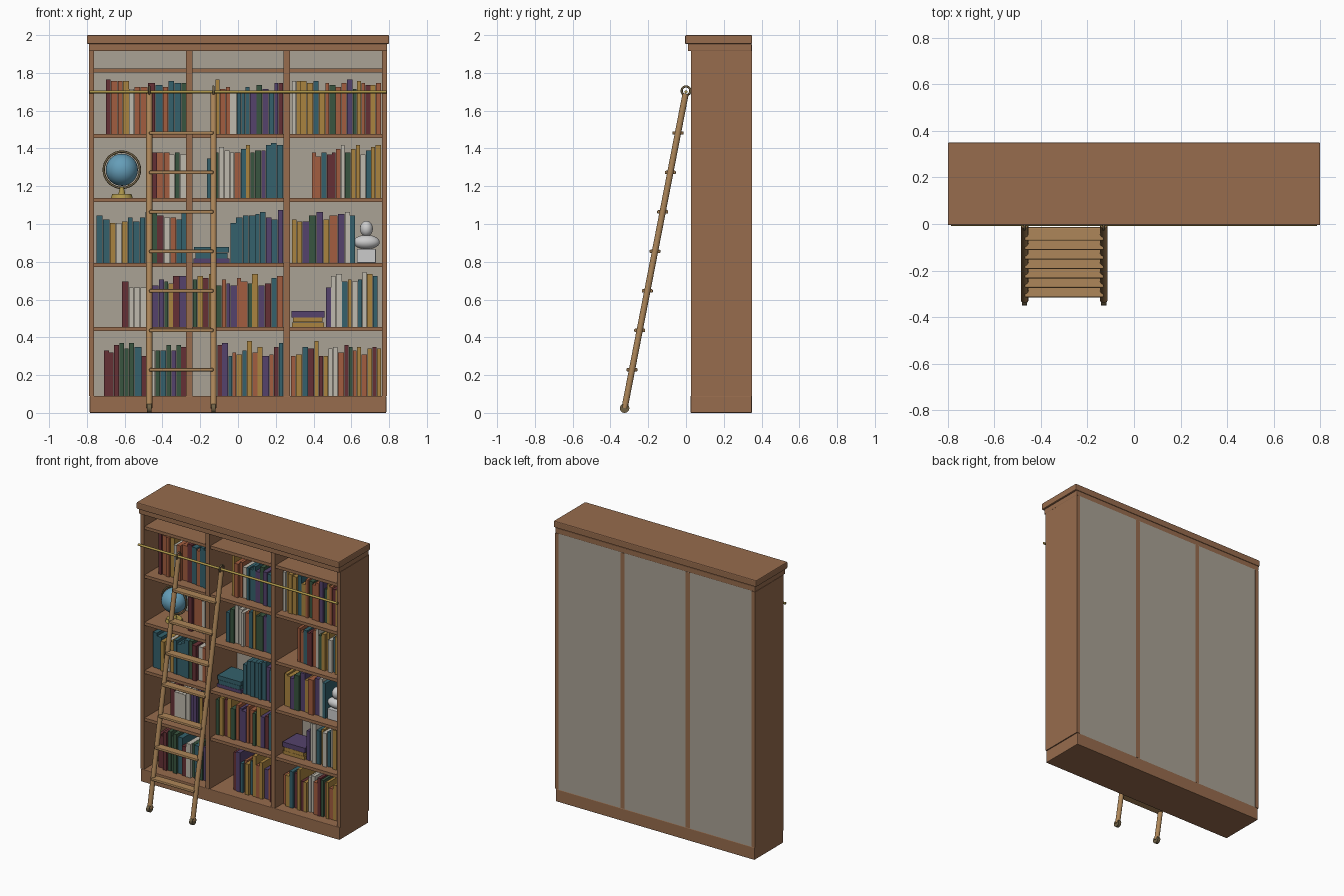
import bpy, bmesh, math, random
from mathutils import Vector, Matrix

if "Cube" in bpy.data.objects:
    bpy.data.objects.remove(bpy.data.objects["Cube"])

random.seed(4)


def mat(name, r, g, b):
    m = bpy.data.materials.new(name)
    m.diffuse_color = (r, g, b, 1)
    m.use_nodes = True
    m.node_tree.nodes["Principled BSDF"].inputs["Base Color"].default_value = m.diffuse_color
    return m


WOOD = mat("wood", 0.31, 0.15, 0.075)
LADDER = mat("ladder_wood", 0.42, 0.24, 0.10)
BACK = mat("back_board", 0.40, 0.36, 0.30)
BRASS = mat("brass", 0.42, 0.31, 0.07)
BRONZE = mat("dark_bronze", 0.16, 0.12, 0.06)
OCEAN = mat("globe_blue", 0.13, 0.34, 0.48)
STONE = mat("stone", 0.55, 0.55, 0.55)
LETTERS = "rtgyopw"
COVERS = [mat("red_cover", 0.13, 0.03, 0.035), mat("teal_cover", 0.035, 0.12, 0.15),
          mat("green_cover", 0.04, 0.09, 0.05), mat("yellow_cover", 0.40, 0.23, 0.05),
          mat("orange_cover", 0.36, 0.11, 0.05), mat("purple_cover", 0.09, 0.055, 0.15),
          mat("cream_cover", 0.52, 0.49, 0.42)]


def finish(o, name, m, smooth=False):
    o.name = name
    o.data.materials.append(m)
    if smooth:
        bpy.ops.object.shade_smooth_by_angle(angle=math.radians(40))
    return o


def box(name, x0, x1, y0, y1, z0, z1, m, bevel=0):
    bpy.ops.mesh.primitive_cube_add(size=1, location=((x0 + x1) / 2, (y0 + y1) / 2, (z0 + z1) / 2))
    o = bpy.context.object
    o.data.transform(Matrix.Diagonal((x1 - x0, y1 - y0, z1 - z0, 1)))
    if bevel:
        b = o.modifiers.new("bevel", "BEVEL")
        b.width, b.segments = bevel, 2
    return finish(o, name, m)


def rod(name, a, b, r, m, r2=None, sides=24):
    a, b = Vector(a), Vector(b)
    bpy.ops.mesh.primitive_cone_add(vertices=sides, radius1=r, radius2=r if r2 is None else r2,
                                    depth=(b - a).length, location=(a + b) / 2,
                                    rotation=(b - a).to_track_quat('Z', 'Y').to_euler())
    return finish(bpy.context.object, name, m, True)


def ball(name, loc, radii, m):
    bpy.ops.mesh.primitive_uv_sphere_add(segments=32, ring_count=16, radius=1, location=loc)
    o = bpy.context.object
    o.data.transform(Matrix.Diagonal((*radii, 1)))
    return finish(o, name, m, True)


def ring(name, loc, R, r, rot, m):
    bpy.ops.mesh.primitive_torus_add(location=loc, rotation=rot, major_radius=R, minor_radius=r,
                                     major_segments=36, minor_segments=10)
    return finish(bpy.context.object, name, m, True)


# carcass
FRONT, REAR = 0.026, 0.349
box("plinth", -0.785, 0.785, FRONT - 0.002, REAR, 0, 0.09, WOOD, 0.004)
box("cornice_lower", -0.79, 0.79, 0.01, REAR, 1.915, 1.953, WOOD, 0.004)
box("cornice_top", -0.80, 0.80, -0.005, 0.35, 1.953, 2.0, WOOD, 0.006)
for s, side in ((-1, "left"), (1, "right")):
    box(side + "_side", *sorted((s * 0.762, s * 0.79)), FRONT, REAR, 0.09, 1.915, WOOD)
    box(side + "_divider", s * 0.258 - 0.016, s * 0.258 + 0.016, FRONT, REAR, 0.09, 1.915, WOOD)
box("back_panel", -0.765, 0.765, 0.335, 0.348, 0.085, 1.92, BACK)

# shelves in three bays
FLOORS = [0.09, 0.455, 0.794, 1.138, 1.476, 1.823]
for i, z in enumerate(FLOORS[1:]):
    for x0, x1 in ((-0.762, -0.274), (-0.242, 0.242), (0.274, 0.762)):
        box(f"shelf_{i + 1}", x0, x1, FRONT + 0.008, 0.336, z - 0.022, z, WOOD)


# standing books: each pair is cover colour and height step
def book_row(row, x0, x1, code):
    z = FLOORS[row]
    books = list(zip(code[::2], code[1::2]))
    widths = [random.uniform(0.7, 1.2) for _ in books]
    scale = (x1 - x0) / sum(widths)
    bm = bmesh.new()
    x = x0
    for (c, h), w in zip(books, widths):
        w *= scale
        height = 0.2 + 0.01 * int(h)
        y0 = random.uniform(0.09, 0.115)
        depth = random.uniform(0.17, 0.20)
        M = Matrix.Translation((x + w / 2, y0 + depth / 2, z + height / 2)) @ \
            Matrix.Diagonal((w - 0.002, depth, height, 1))
        for v in bmesh.ops.create_cube(bm, size=1, matrix=M)["verts"]:
            for f in v.link_faces:
                f.material_index = LETTERS.index(c)
        x += w
    me = bpy.data.meshes.new("book_row")
    bm.to_mesh(me)
    bm.free()
    for m in COVERS:
        me.materials.append(m)
    bpy.context.collection.objects.link(bpy.data.objects.new("book_row", me))


book_row(0, -0.71, -0.275, "r4r3r7g8g5g8t6r1w4g4t4g7p4g7r6")
book_row(0, -0.11, 0.24, "r7p8t1o3y2t4y9o3y6p1o2r6t8")
book_row(0, 0.28, 0.757, "o1y2t6r5y9r1y1w5w6o3r7g6o4y6o2y5r6y5")
book_row(1, -0.615, -0.275, "r4w1w1w1w3p2p5g4y3r7p7")
book_row(1, -0.24, 0.24, "g5y7r6y8g2o5p3p2o6o4g3y8p2r3t6o7")
book_row(1, 0.465, 0.74, "p1w7w8t4y5w4t5w9y8t7")
book_row(2, -0.75, -0.275, "t5t3y1w1y2t4t2t4t7g7r5w4o4t3t8")
book_row(2, -0.04, 0.24, "t1t4t5t5t6t7p4t3p8")
book_row(2, 0.285, 0.62, "y3y2p2g5p7y3o5p6w7t5")
book_row(3, -0.46, -0.275, "r4o4o4w3g4w3")
book_row(3, -0.165, 0.24, "t1g4w7w5w4o4t6y8g4g5p5t8t9t8")
book_row(3, 0.39, 0.757, "o4o2t4r3r4o6w8g4y6y8w3t5y7y8")
book_row(4, -0.70, -0.275, "r9o8o8y8w4o5o5r7t6o5t8t7g7")
book_row(4, -0.12, 0.24, "y9o4o5w2t3t2t5p2g6p4t3p7r7")
book_row(4, 0.285, 0.757, "w8y8y8y7t8y3o7g6o5o7p9g4y8o7r6y6o7")


# lying book stacks
def stack(x, z, items):
    for c, w, t in items:
        box("lying_book", x - w / 2, x + w / 2, 0.10, 0.26, z, z + t - 0.001, COVERS[LETTERS.index(c)])
        z += t


stack(-0.14, FLOORS[2], [("p", 0.19, 0.024), ("t", 0.17, 0.03), ("t", 0.185, 0.03)])
stack(0.37, FLOORS[1], [("y", 0.17, 0.025), ("y", 0.155, 0.025), ("p", 0.175, 0.035)])

# globe
gx, gy, gz = -0.615, 0.16, 1.287
ball("globe", (gx, gy, gz), (0.085,) * 3, OCEAN)
ring("globe_meridian", (gx, gy, gz), 0.096, 0.006, (math.pi / 2, 0, 0), BRONZE)
rod("globe_axis", (gx - 0.04, gy, gz + 0.087), (gx + 0.04, gy, gz - 0.087), 0.004, BRASS)
rod("globe_base", (gx, gy, 1.138), (gx, gy, 1.16), 0.058, BRASS, 0.05)
rod("globe_stem", (gx, gy, 1.16), (gx, gy, 1.195), 0.018, BRASS, 0.01)

# bust
bx, by = 0.68, 0.15
box("bust_plinth", bx - 0.05, bx + 0.05, by - 0.045, by + 0.045, 0.794, 0.868, STONE, 0.004)
ball("bust_shoulders", (bx, by, 0.904), (0.07, 0.045, 0.038), STONE)
rod("bust_neck", (bx, by, 0.91), (bx, by, 0.965), 0.02, STONE)
ball("bust_head", (bx, by, 0.975), (0.034, 0.038, 0.042), STONE)

# brass rail
rod("ladder_rail", (-0.787, 0, 1.70), (0.787, 0, 1.70), 0.008, BRASS)

# ladder
FOOT, TOP = Vector((0, -0.325, 0.026)), Vector((0, -0.002, 1.69))
for x, side in ((-0.47, "left"), (-0.13, "right")):
    off = Vector((x, 0, 0))
    rod(side + "_stile", FOOT + off, TOP + off, 0.0165, LADDER)
    rod(side + "_wheel", (x - 0.011, -0.325, 0.025), (x + 0.011, -0.325, 0.025), 0.025, BRONZE)
    ring(side + "_hook", (x, 0, 1.705), 0.023, 0.006, (0, math.pi / 2, 0), BRONZE)
for i in range(7):
    z = 0.228 + 0.209 * i
    y = FOOT.lerp(TOP, (z - FOOT.z) / (TOP.z - FOOT.z)).y
    box("rung", -0.47, -0.13, y - 0.029, y + 0.029, z - 0.009, z + 0.009, LADDER, 0.005)
